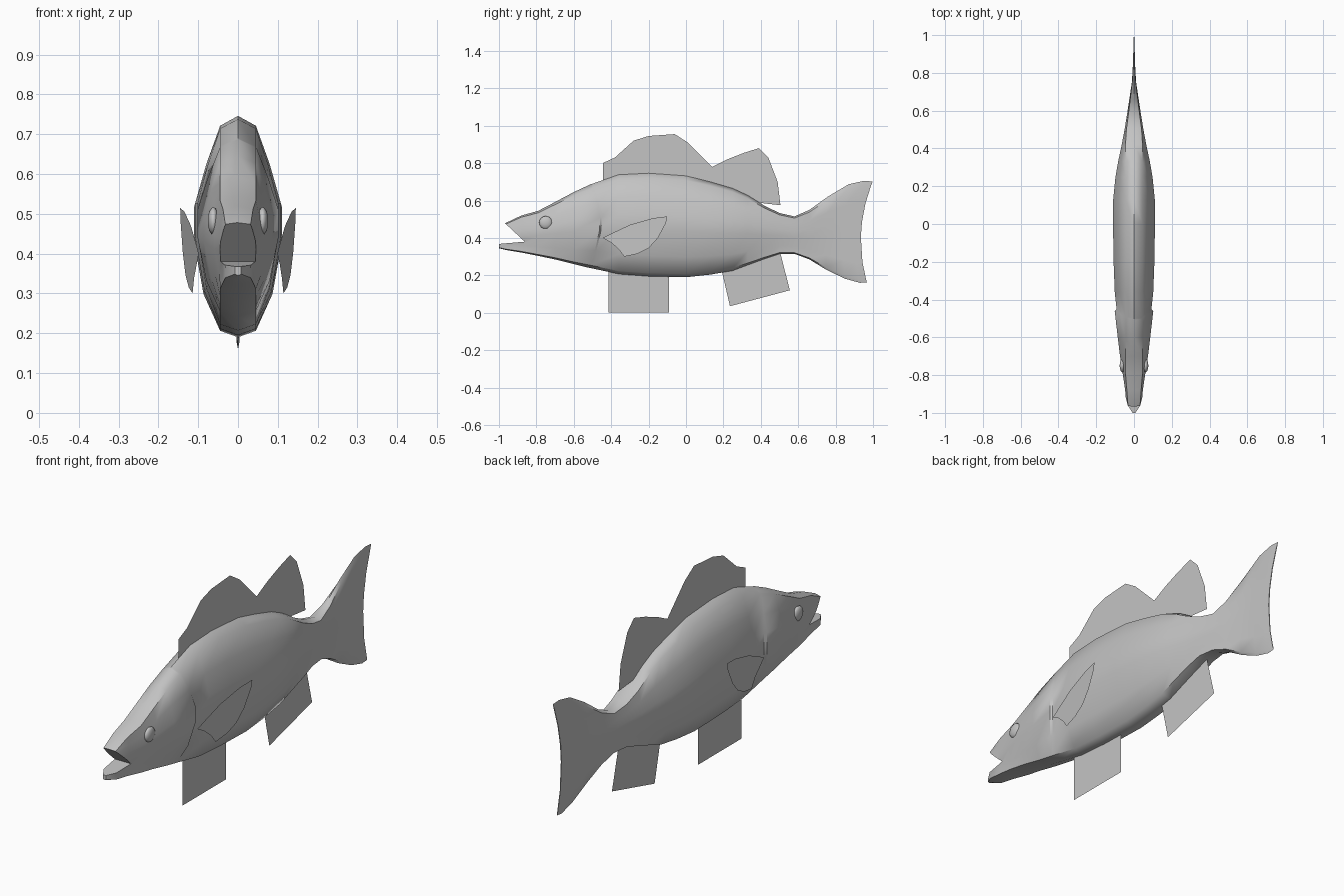
import bpy, bmesh, math
from mathutils import Matrix

if "Cube" in bpy.data.objects:
    bpy.data.objects.remove(bpy.data.objects["Cube"])

grey = bpy.data.materials.new("plain grey")
grey.diffuse_color = (0.55, 0.55, 0.55, 1)
grey.use_nodes = True
grey.node_tree.nodes["Principled BSDF"].inputs["Base Color"].default_value = grey.diffuse_color


def make_object(name, bm, smooth=None):
    mesh = bpy.data.meshes.new(name)
    bm.to_mesh(mesh)
    bm.free()
    mesh.materials.append(grey)
    obj = bpy.data.objects.new(name, mesh)
    bpy.context.collection.objects.link(obj)
    if smooth:
        smooth_shade(obj, smooth)
    return obj


def smooth_shade(obj, degrees):
    bpy.ops.object.select_all(action='DESELECT')
    obj.select_set(True)
    bpy.context.view_layer.objects.active = obj
    bpy.ops.object.shade_smooth_by_angle(angle=math.radians(degrees))


def flat_fin(name, outline, x_of=lambda y: 0.0):
    bm = bmesh.new()
    bm.faces.new([bm.verts.new((x_of(y), y, z)) for y, z in outline])
    bmesh.ops.triangulate(bm, faces=bm.faces[:])
    return make_object(name, bm)


def ring(y_top, y_mid, y_bot, z_top, z_bot, half):
    """Cross-section: narrow keel strips at top and bottom, widest in the middle."""
    strip = min(0.045, half * 0.8)
    side = [(strip, 0.03), (max(strip, half * 0.78), 0.2), (half, 0.45),
            (half, 0.6), (strip + (half - strip) * 0.55, 0.78), (strip, 0.955)]
    loop = [(0, 0)] + side + [(0, 1)] + [(-x, t) for x, t in reversed(side)]
    pts = []
    for x, t in loop:
        y = y_bot * (1-t) * (1-2*t) + y_mid * 4*t * (1-t) + y_top * t * (2*t-1)
        pts.append((x, y, z_bot + (z_top - z_bot) * t))
    return pts


# Body: straight stations are (y, top, bottom, half width)
def straight(rows):
    return [(y, y, y, top, bot, half) for y, top, bot, half in rows]


stations = straight([
    (-1.0, 0.462, 0.345, 0.010), (-0.96, 0.482, 0.335, 0.040),
    (-0.88, 0.52, 0.322, 0.047), (-0.79, 0.545, 0.304, 0.060),
    (-0.70, 0.592, 0.285, 0.074), (-0.60, 0.645, 0.26, 0.086)])
# Raised gill cover edge, then the step back to the flank
stations += [(-0.51, -0.46, -0.53, 0.687, 0.243, 0.102),
             (-0.50, -0.452, -0.52, 0.69, 0.241, 0.092)]
stations += straight([
    (-0.36, 0.738, 0.207, 0.102), (-0.20, 0.746, 0.195, 0.108),
    (0.0, 0.732, 0.19, 0.111), (0.13, 0.70, 0.204, 0.110),
    (0.25, 0.665, 0.225, 0.098), (0.33, 0.628, 0.255, 0.084),
    (0.42, 0.572, 0.288, 0.065), (0.50, 0.533, 0.315, 0.050),
    (0.58, 0.515, 0.315, 0.037), (0.66, 0.55, 0.285, 0.025)])
# Tail fan with a forked trailing edge
stations += [(0.76, 0.75, 0.75, 0.622, 0.23, 0.011),
             (0.87, 0.84, 0.85, 0.687, 0.182, 0.006),
             (0.95, 0.90, 0.93, 0.705, 0.160, 0.004),
             (0.998, 0.936, 0.967, 0.702, 0.163, 0.002)]

bm = bmesh.new()
rings = [[bm.verts.new(p) for p in ring(*s)] for s in stations]
count = len(rings[0])
for a, b in zip(rings, rings[1:]):
    for i in range(count):
        j = (i + 1) % count
        bm.faces.new((a[i], a[j], b[j], b[i]))
bm.faces.new(rings[0])
for i in range(count // 2):          # thin trailing edge, bridged left to right
    quad = [rings[-1][k % count] for k in (i, i + 1, count - i - 1, count - i)]
    unique = list(dict.fromkeys(quad))
    if len(unique) > 2:
        bm.faces.new(unique)
bmesh.ops.recalc_face_normals(bm, faces=bm.faces[:])
body = make_object("body", bm)

# Open mouth: wedge cut out of the snout
bm = bmesh.new()
wedge = [(-0.862, 0.380), (-0.965, 0.476), (-1.10, 0.602), (-1.10, 0.364), (-1.0, 0.368)]
face = bm.faces.new([bm.verts.new((-0.2, y, z)) for y, z in wedge])
side = bmesh.ops.extrude_face_region(bm, geom=[face])
bmesh.ops.translate(bm, vec=(0.4, 0, 0),
                    verts=[v for v in side["geom"] if isinstance(v, bmesh.types.BMVert)])
bmesh.ops.recalc_face_normals(bm, faces=bm.faces[:])
cutter = make_object("mouth_cutter", bm)
cutter.hide_render = True
mod = body.modifiers.new("mouth", 'BOOLEAN')
mod.operation, mod.solver, mod.object = 'DIFFERENCE', 'EXACT', cutter
bpy.context.view_layer.objects.active = body
bpy.ops.object.modifier_apply(modifier=mod.name)
bpy.data.objects.remove(cutter)
smooth_shade(body, 50)

# Eyes and side fins, mirrored
side_fin = [(-0.445, 0.40), (-0.40, 0.423), (-0.30, 0.47), (-0.18, 0.505), (-0.10, 0.515),
            (-0.107, 0.48), (-0.15, 0.40), (-0.20, 0.345), (-0.26, 0.315), (-0.33, 0.30),
            (-0.36, 0.34), (-0.40, 0.375)]
for label, s in (("right", 1), ("left", -1)):
    bm = bmesh.new()
    place = (Matrix.Translation((s * 0.062, -0.75, 0.482)) @ Matrix.Diagonal((0.4, 1, 1, 1))
             @ Matrix.Rotation(math.pi / 2, 4, 'Y'))
    bmesh.ops.create_uvsphere(bm, u_segments=16, v_segments=8, radius=0.035, matrix=place)
    make_object(label + "_eye", bm, 60)
    flat_fin(label + "_side_fin", side_fin, lambda y: s * (0.102 + 0.135 * (y + 0.42)))

# Flat fins on the centre line
flat_fin("back_fin", [
    (-0.445, 0.69), (-0.445, 0.80), (-0.38, 0.83), (-0.28, 0.92), (-0.20, 0.945),
    (-0.06, 0.955), (0.01, 0.91), (0.08, 0.825), (0.14, 0.78), (0.22, 0.82), (0.31, 0.855),
    (0.39, 0.88), (0.44, 0.83), (0.49, 0.70), (0.505, 0.575), (0.40, 0.587), (0.38, 0.56),
    (0.20, 0.65), (0.0, 0.70), (-0.25, 0.72)])
flat_fin("belly_fin", [(-0.415, 0.0), (-0.09, 0.0), (-0.09, 0.22), (-0.415, 0.23)])
flat_fin("rear_belly_fin", [(0.19, 0.23), (0.235, 0.035), (0.555, 0.12), (0.502, 0.33)])
